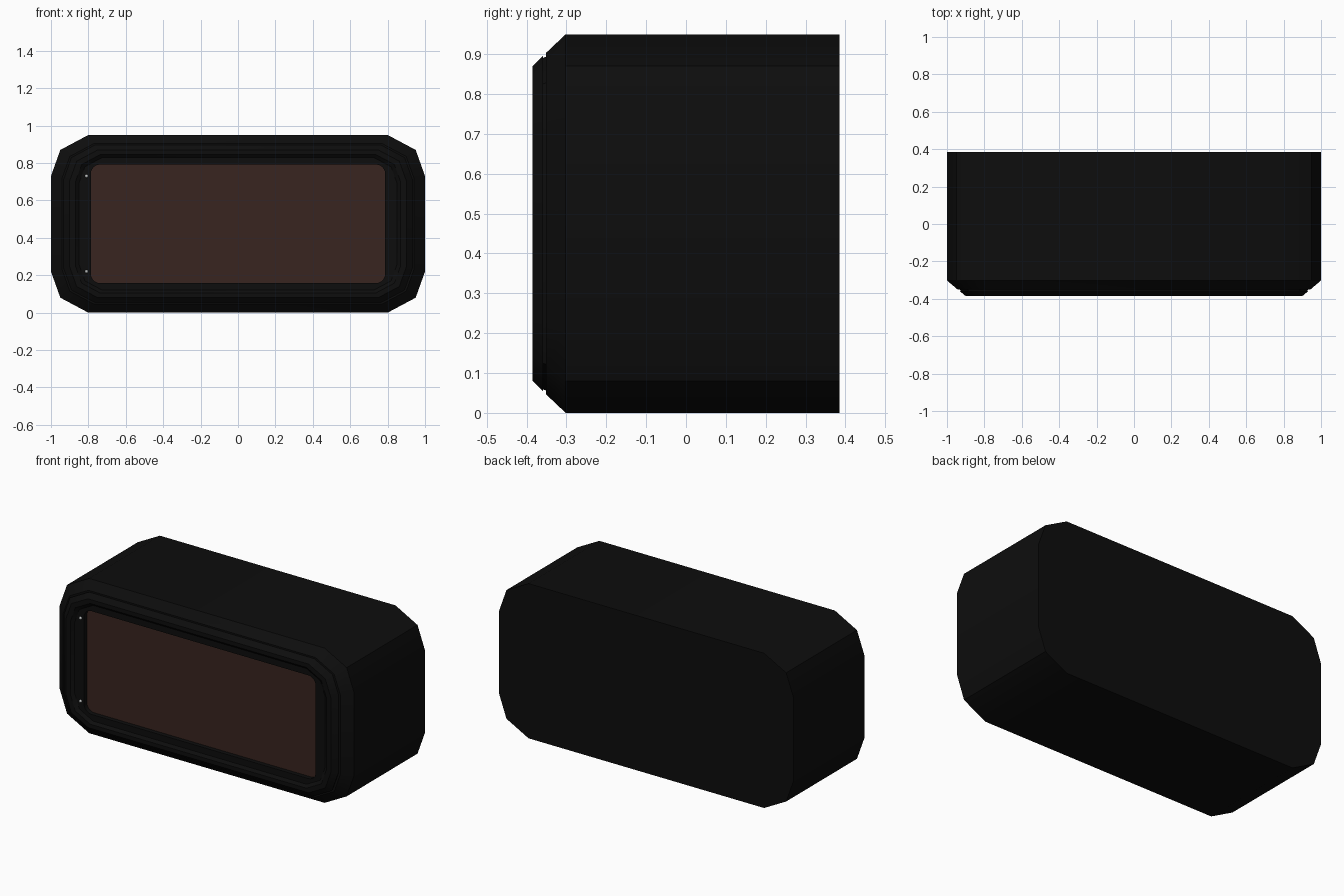
import bpy, bmesh, math

if "Cube" in bpy.data.objects:
    bpy.data.objects.remove(bpy.data.objects["Cube"])

CZ = 0.475  # height of the centre line


def material(name, rgb):
    m = bpy.data.materials.new(name)
    m.diffuse_color = (*rgb, 1)
    m.use_nodes = True
    m.node_tree.nodes["Principled BSDF"].inputs["Base Color"].default_value = m.diffuse_color
    return m


BLACK = material("black_plastic", (0.004, 0.004, 0.004))
GLASS = material("brown_glass", (0.04, 0.018, 0.014))
METAL = material("light_metal", (0.5, 0.52, 0.52))


def mirrored(quarter):
    # Full closed outline from the points of its upper right corner
    q = quarter
    return (q + [(x, -z) for x, z in reversed(q)]
            + [(-x, -z) for x, z in q] + [(-x, z) for x, z in reversed(q)])


def shell_outline(d):
    # Faceted housing outline, moved inward by d
    w, h, s = 1 - d, 0.475 - 0.8 * d, 1 - 2.5 * d
    return mirrored([(w - 0.2 * s, h), (w - 0.05 * s, h - 0.08 * s), (w, h - 0.22 * s)])


def rounded_outline(w, h, r, n=6):
    angles = [math.pi / 2 * (1 - i / n) for i in range(n + 1)]
    return mirrored([(w - r + r * math.cos(a), h - r + r * math.sin(a)) for a in angles])


def ring(bm, outline, y):
    return [bm.verts.new((x, y, CZ + z)) for x, z in outline]


def loft(bm, rings):
    for a, b in zip(rings, rings[1:]):
        n = len(a)
        for i in range(n):
            j = (i + 1) % n
            bm.faces.new((a[i], a[j], b[j], b[i]))


def finish(bm, name, mat):
    bmesh.ops.recalc_face_normals(bm, faces=bm.faces)
    me = bpy.data.meshes.new(name)
    bm.to_mesh(me)
    bm.free()
    ob = bpy.data.objects.new(name, me)
    bpy.context.collection.objects.link(ob)
    me.materials.append(mat)
    bpy.ops.object.select_all(action='DESELECT')
    ob.select_set(True)
    bpy.context.view_layer.objects.active = ob
    bpy.ops.object.shade_smooth_by_angle(angle=math.radians(30))
    return ob


# Housing: closed back, chamfered front with a seam groove and a raised rim
bm = bmesh.new()
profile = [(0, 0.385), (0, -0.302), (0.058, -0.351), (0.070, -0.351),
           (0.074, -0.359), (0.068, -0.359), (0.10, -0.385),
           (0.13, -0.385), (0.15, -0.370)]
shell = [ring(bm, shell_outline(d), y) for d, y in profile]
bm.faces.new(shell[0])
loft(bm, shell)

# Window opening and its inner wall
opening = [ring(bm, rounded_outline(0.787, 0.317, 0.05), y) for y in (-0.370, -0.342)]
loft(bm, opening)

# Front panel between the rim and the opening
edges = []
for loop in (shell[-1], opening[0]):
    for i, v in enumerate(loop):
        w = loop[(i + 1) % len(loop)]
        edges.append(bm.edges.get((v, w)))
bmesh.ops.triangle_fill(bm, edges=edges, use_beauty=True, normal=(0, -1, 0))
finish(bm, "housing", BLACK)

# Recessed screen
bm = bmesh.new()
screen = [ring(bm, rounded_outline(0.787, 0.317, 0.05), y) for y in (-0.330, -0.343)]
loft(bm, screen)
bm.faces.new(screen[0])
bm.faces.new(screen[1])
finish(bm, "screen", GLASS)

# Two small pins left of the screen
for name, z in (("upper_pin", 0.73), ("lower_pin", 0.22)):
    bm = bmesh.new()
    bmesh.ops.create_uvsphere(bm, u_segments=12, v_segments=8, radius=0.009)
    ob = finish(bm, name, METAL)
    ob.location = (-0.81, -0.370, z)
